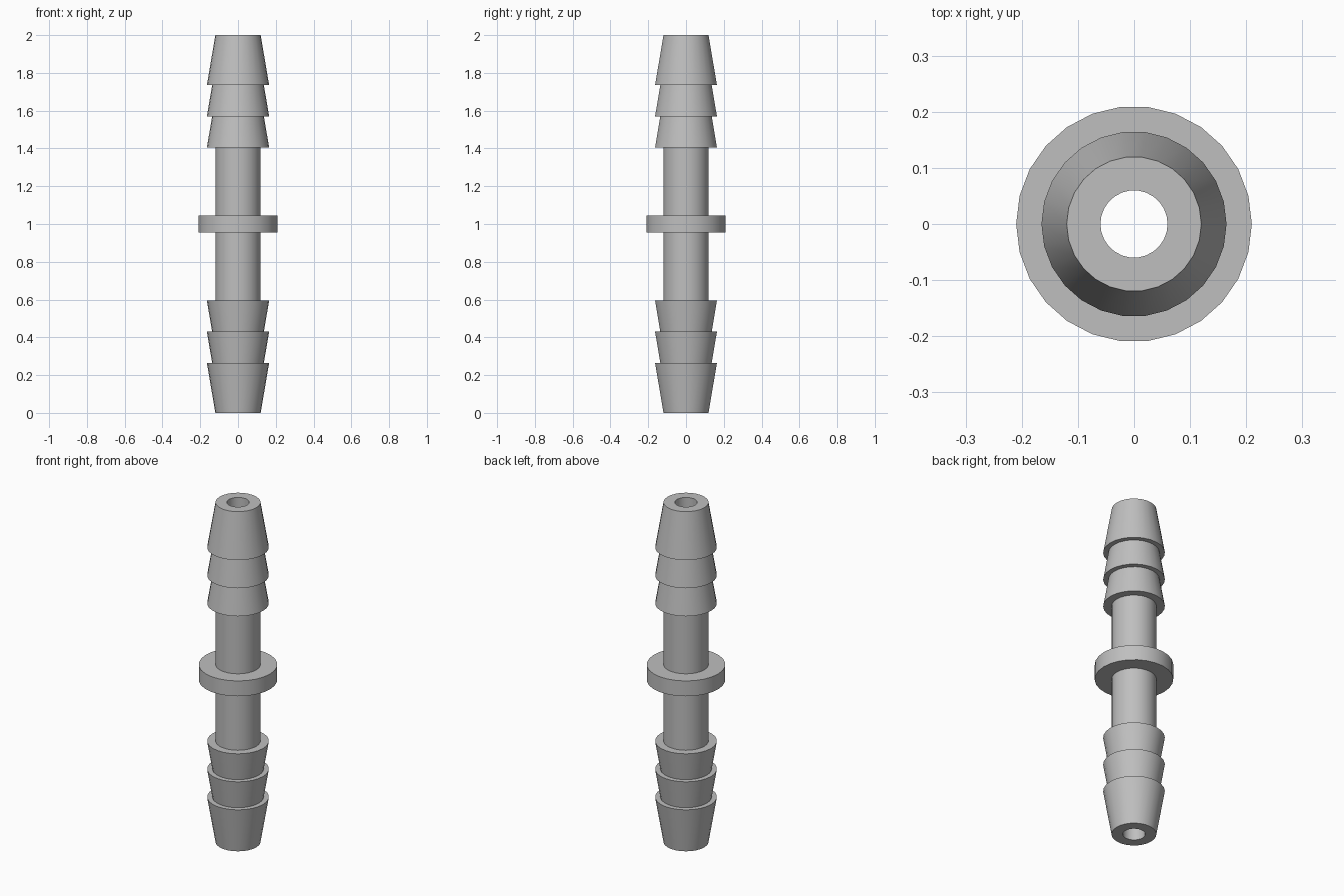
import bpy
import bmesh
from math import cos, sin, tau, radians

if "Cube" in bpy.data.objects:
    bpy.data.objects.remove(bpy.data.objects["Cube"], do_unlink=True)

SIDES = 26
BORE, SHAFT, BARB, COLLAR = 0.06, 0.12, 0.165, 0.21
COLLAR_HALF = 0.045
BARB_EDGES = [0.405, 0.57, 0.735]   # distance of each barb lip from the middle
TIP = 1.0
SLOPE = (BARB - SHAFT) / (TIP - BARB_EDGES[-1])

# Grey plastic
grey = bpy.data.materials.new("grey_plastic")
grey.use_nodes = True
colour = (0.52, 0.52, 0.52, 1)
grey.diffuse_color = colour
grey.node_tree.nodes["Principled BSDF"].inputs["Base Color"].default_value = colour

# Upper half of the outline: collar, shaft, then three tapering barbs
half = [(COLLAR, COLLAR_HALF), (SHAFT, COLLAR_HALF), (SHAFT, BARB_EDGES[0])]
for low, high in zip(BARB_EDGES, BARB_EDGES[1:] + [TIP]):
    half += [(BARB, low), (BARB - SLOPE * (high - low), high)]
half.append((BORE, TIP))

# Mirror the outline to the lower half; the closing edge forms the bore
profile = [(r, -z) for r, z in reversed(half)] + half

# Turn the closed outline around the z axis
bm = bmesh.new()
rings = []
for r, z in profile:
    rings.append([bm.verts.new((r * cos(tau * i / SIDES), r * sin(tau * i / SIDES), z + 1))
                  for i in range(SIDES)])
for a, b in zip(rings, rings[1:] + rings[:1]):
    for i in range(SIDES):
        j = (i + 1) % SIDES
        bm.faces.new((a[i], a[j], b[j], b[i]))
bmesh.ops.recalc_face_normals(bm, faces=bm.faces)

mesh = bpy.data.meshes.new("barbed_hose_connector")
bm.to_mesh(mesh)
bm.free()
mesh.materials.append(grey)
connector = bpy.data.objects.new("barbed_hose_connector", mesh)
bpy.context.collection.objects.link(connector)

# Smooth round walls, crisp lips
bpy.ops.object.select_all(action="DESELECT")
connector.select_set(True)
bpy.context.view_layer.objects.active = connector
bpy.ops.object.shade_smooth_by_angle(angle=radians(30))
